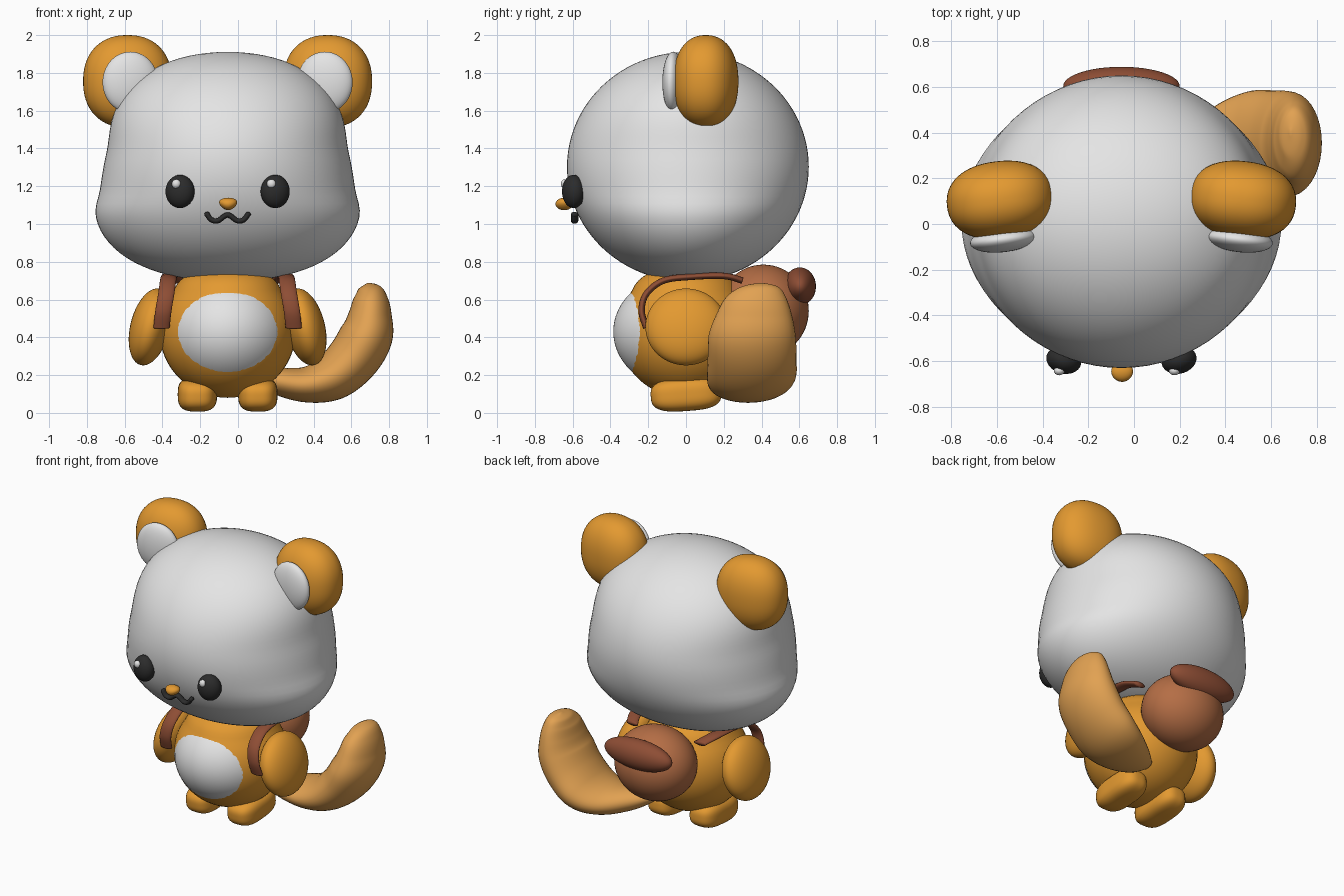
import bpy, bmesh, math
from mathutils import Vector, Euler

cube = bpy.data.objects.get("Cube")
if cube:
    bpy.data.objects.remove(cube)

CX = -0.055  # symmetry plane of the figure (the tail sticks out on one side)


def material(name, r, g, b):
    m = bpy.data.materials.new(name)
    m.use_nodes = True
    m.diffuse_color = (r, g, b, 1)
    m.node_tree.nodes["Principled BSDF"].inputs["Base Color"].default_value = (r, g, b, 1)
    return m


WHITE = material("soft white", 0.78, 0.78, 0.78)
ORANGE = material("orange fur", 0.77, 0.32, 0.03)
TAN = material("light orange tail", 0.76, 0.36, 0.085)
BLACK = material("charcoal", 0.025, 0.025, 0.025)
BROWN = material("light brown leather", 0.46, 0.155, 0.06)
DARK = material("dark brown leather", 0.27, 0.075, 0.035)


def finish(bm, name, mat):
    bmesh.ops.recalc_face_normals(bm, faces=bm.faces)
    for f in bm.faces:
        f.smooth = True
    me = bpy.data.meshes.new(name)
    bm.to_mesh(me)
    bm.free()
    me.materials.append(mat)
    ob = bpy.data.objects.new(name, me)
    bpy.context.scene.collection.objects.link(ob)
    return ob


def spline(pts, t):
    """Catmull-Rom value at t (0..1) along evenly weighted tuples."""
    n = len(pts) - 1
    i = min(int(t * n), n - 1)
    u = t * n - i
    a, b, c, d = (Vector(pts[max(0, min(n, i + k))]) for k in (-1, 0, 1, 2))
    return 0.5 * (2 * b + (c - a) * u + (2 * a - 5 * b + 4 * c - d) * u ** 2
                  + (3 * b - a - 3 * c + d) * u ** 3)


def blob(name, loc, radii, mat, rot=(0, 0, 0), power=2, shape=None, keep=None, seg=48):
    """Ellipsoid, optionally boxier (power), reshaped (shape) or trimmed (keep)."""
    bm = bmesh.new()
    bmesh.ops.create_uvsphere(bm, u_segments=seg, v_segments=seg * 2 // 3, radius=1)
    if keep:
        bmesh.ops.delete(bm, geom=[v for v in bm.verts if not keep(v.co)], context="VERTS")
    turn = Euler([math.radians(a) for a in rot]).to_matrix()
    for v in bm.verts:
        c = v.co / sum(abs(k) ** power for k in v.co) ** (1 / power)
        if shape:
            c = shape(c)
        v.co = turn @ Vector(k * r for k, r in zip(c, radii)) + Vector(loc)
    return finish(bm, name, mat)


def tube(name, pts, side, mat, steps=48, seg=24):
    """Loft of ellipses through (x, y, z, thickness, width along side)."""
    bm = bmesh.new()
    side = Vector(side)
    rings = []
    for i in range(steps + 1):
        t = i / steps
        p = spline(pts, t)
        tangent = (spline(pts, min(1, t + 0.01)) - spline(pts, max(0, t - 0.01))).to_3d()
        normal = tangent.cross(side).normalized()
        rings.append([bm.verts.new(p.to_3d() + side * p[4] * math.cos(a) + normal * p[3] * math.sin(a))
                      for a in (2 * math.pi * k / seg for k in range(seg))])
    for r, s in zip(rings, rings[1:]):
        for k in range(seg):
            bm.faces.new((r[k], r[k - 1], s[k - 1], s[k]))
    bm.faces.new(rings[0])
    bm.faces.new(rings[-1])
    return finish(bm, name, mat)


# Head: round from the side, with wide low cheeks from the front
CHEEKS = [(-1, .95), (-.93, .93), (-.83, .89), (-.67, .84), (-.41, .767), (-.2, .69), (.05, .652),
          (.25, .65), (.59, .70), (.74, .725), (.87, .75), (1, .80)]


def head_shape(c):
    lo, hi = 0, 1
    for _ in range(24):  # find the profile position at this height
        mid = (lo + hi) / 2
        if spline(CHEEKS, mid)[0] < c.z:
            lo = mid
        else:
            hi = mid
    return Vector((c.x * spline(CHEEKS, lo)[1], c.y, c.z))


blob("head", (CX, 0.01, 1.303), (1, 0.64, 0.608), WHITE, shape=head_shape, seg=72)


# Body with full shoulders, and the belly patch that swells out of its front
def shoulders(c):
    k = 1 + 0.6 * max(0, c.z - 0.6)
    return Vector((c.x * k, c.y * k, c.z))


blob("body", (CX, 0, 0.43), (0.36, 0.36, 0.35), ORANGE, shape=shoulders)
blob("belly_patch", (CX, 0, 0.43), (0.341, 0.385, 0.317), WHITE, keep=lambda c: c.y < 0.01, seg=72)

# Paired parts
for s, label in ((-1, "right"), (1, "left")):
    blob(label + "_ear", (CX + s * 0.53, 0.105, 1.755), (0.235, 0.17, 0.245), ORANGE,
         rot=(0, 0, -s * 7), power=2.25)
    blob(label + "_inner_ear", (CX + s * 0.515, -0.068, 1.75), (0.148, 0.055, 0.162), WHITE,
         rot=(0, 0, -s * 7))
    blob(label + "_eye", (CX + s * 0.252, -0.595, 1.172), (0.078, 0.06, 0.088), BLACK,
         rot=(0, 0, s * 15), seg=32)
    blob(label + "_eye_glint", (CX + s * 0.252 - 0.02, -0.642, 1.212), (0.024, 0.02, 0.025), WHITE, seg=16)
    blob(label + "_arm", (CX + s * 0.41, 0, 0.455), (0.105, 0.215, 0.208), ORANGE, rot=(0, -s * 14, 0))
    blob(label + "_foot", (CX + s * 0.16, 0, 0.098), (0.104, 0.187, 0.088), ORANGE,
         rot=(4, 0, 0), power=3)
    strap = [(0.26, 0.30, 0.70), (0.30, 0.20, 0.725), (0.31, 0.02, 0.72), (0.315, -0.12, 0.70),
             (0.325, -0.21, 0.63), (0.34, -0.235, 0.54), (0.35, -0.21, 0.45)]
    tube(label + "_strap", [(CX + s * x, y, z, 0.017, 0.043) for x, y, z in strap], (1, 0, 0), DARK)

# Nose, narrower towards the bottom
blob("nose", (CX + 0.003, -0.645, 1.106), (0.046, 0.046, 0.033), ORANGE, seg=24,
     shape=lambda c: Vector((c.x * (1 + 0.3 * c.z), c.y, c.z)))

# Wavy mouth
mouth = [(-.108, 1.05), (-.085, 1.022), (-.05, 1.018), (0, 1.048),
         (.05, 1.018), (.085, 1.022), (.108, 1.05)]
tube("mouth", [(CX + x, -0.59, z, 0.014, 0.02) for x, z in mouth], (0, 1, 0), BLACK, seg=12)
for s, label in ((-1, "right"), (1, "left")):
    blob(label + "_mouth_corner", (CX + s * 0.108, -0.59, 1.05), (0.015, 0.02, 0.015), BLACK, seg=12)

# Tail curling up beside the body
tube("tail", [(.08, .22, .20, .03, .05), (.20, .26, .17, .07, .13), (.36, .32, .15, .095, .20),
              (.50, .345, .19, .125, .235), (.61, .35, .29, .14, .235), (.68, .35, .41, .14, .23),
              (.70, .36, .52, .115, .20), (.70, .37, .61, .09, .16), (.69, .39, .665, .055, .10),
              (.685, .40, .687, .004, .01)], (0, 1, 0), TAN, steps=64, seg=36)

# Backpack pouch and its rolled flap
blob("backpack", (CX, 0.41, 0.54), (0.275, 0.24, 0.245), BROWN)
blob("backpack_flap", (CX, 0.603, 0.67), (0.255, 0.085, 0.1), DARK)
